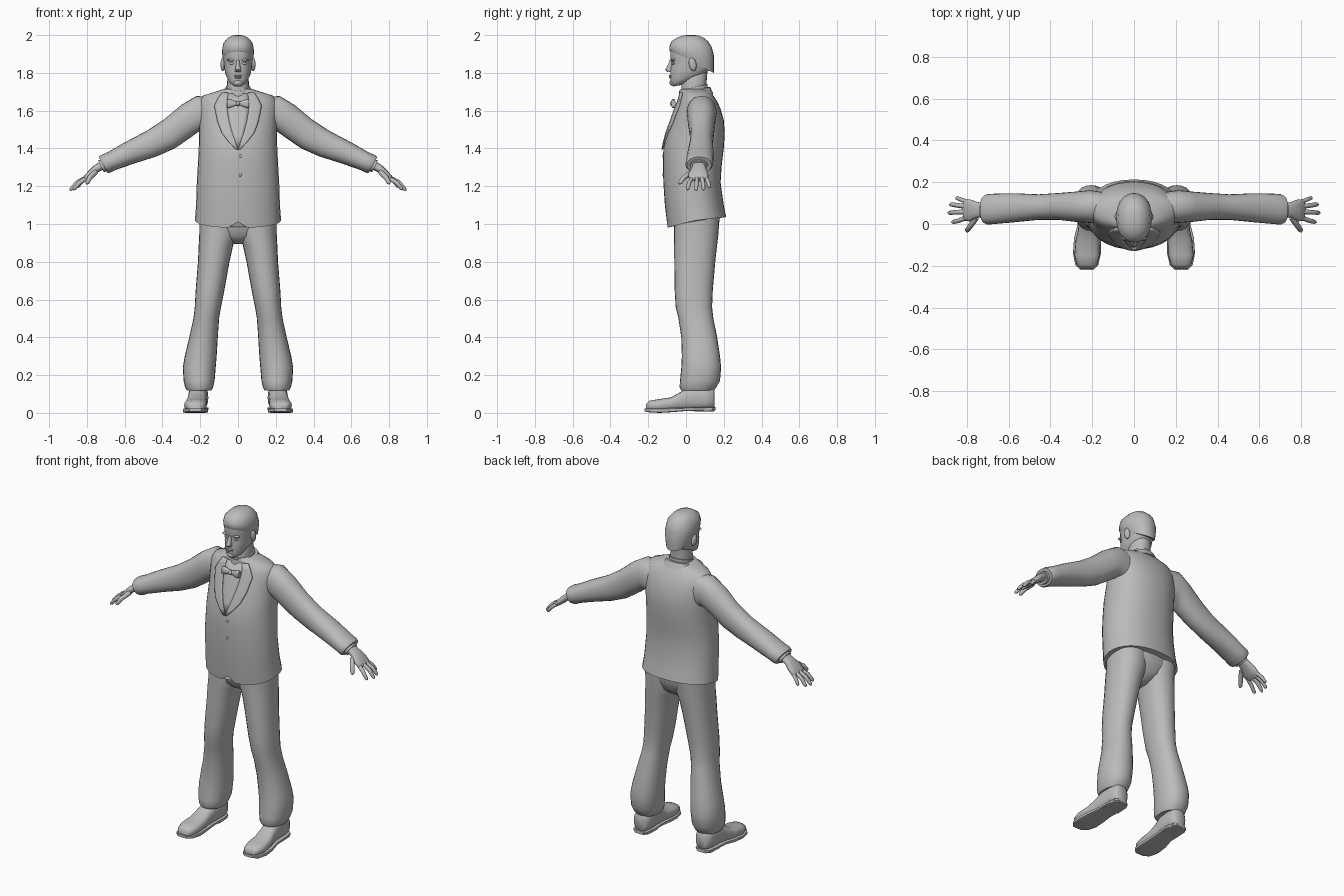
import bpy, bmesh, math
from mathutils import Vector as V
from mathutils.bvhtree import BVHTree

grey = bpy.data.materials.new("plain grey")
grey.diffuse_color = (0.5, 0.5, 0.5, 1)


def finish(name, bm, mirror=False, angle=50):
    bmesh.ops.recalc_face_normals(bm, faces=bm.faces)
    me = bpy.data.meshes.new(name)
    bm.to_mesh(me)
    bm.free()
    me.materials.append(grey)
    ob = bpy.data.objects.new(name, me)
    bpy.context.collection.objects.link(ob)
    bpy.context.view_layer.objects.active = ob
    ob.select_set(True)
    bpy.ops.object.shade_smooth_by_angle(angle=math.radians(angle))
    ob.select_set(False)
    if mirror:
        ob.modifiers.new("mirror", 'MIRROR').use_mirror_merge = False
    return ob


def loft(name, rings, n=24, p=2.2, mirror=False, angle=50, edit=None):
    """Skin superellipse rings, each given as (centre, half axis u, half axis v)."""
    bm = bmesh.new()
    sp = lambda t: math.copysign(abs(t) ** (2 / p), t)
    loops = []
    for c, u, v in rings:
        ang = [2 * math.pi * i / n for i in range(n)]
        loops.append([bm.verts.new(c + u * sp(math.cos(a)) + v * sp(math.sin(a))) for a in ang])
    for a, b in zip(loops, loops[1:]):
        for i in range(n):
            bm.faces.new((a[i], a[(i + 1) % n], b[(i + 1) % n], b[i]))
    bm.faces.new(loops[0])
    bm.faces.new(loops[-1])
    if edit:
        edit(loops)
    return finish(name, bm, mirror, angle)


def span_x(x0, z0, x1, z1, y0, y1):      # ring between two xz points, y0..y1 deep
    return (V(((x0 + x1) / 2, (y0 + y1) / 2, (z0 + z1) / 2)),
            V(((x1 - x0) / 2, 0, (z1 - z0) / 2)), V((0, (y1 - y0) / 2, 0)))


def span_y(yf, zf, yb, zb, hw):          # ring between front and back points
    return (V((0, (yf + yb) / 2, (zf + zb) / 2)), V((hw, 0, 0)),
            V((0, (yb - yf) / 2, (zb - zf) / 2)))


def ellipsoid(name, loc, size, mirror=False, rot=0):
    bm = bmesh.new()
    bmesh.ops.create_uvsphere(bm, u_segments=12, v_segments=8, radius=1)
    bmesh.ops.scale(bm, vec=size, verts=bm.verts)
    from_rot = V((0, 0, 0))
    if rot:
        for v in bm.verts:
            y, z = v.co.y, v.co.z
            v.co.y = y * math.cos(rot) - z * math.sin(rot)
            v.co.z = y * math.sin(rot) + z * math.cos(rot)
    bmesh.ops.translate(bm, vec=V(loc) + from_rot, verts=bm.verts)
    return finish(name, bm, mirror)


# Jacket body with a dipped front hem
def hem(loops):
    for v in loops[0]:
        y = v.co.y
        v.co.z = 1.02 + (0.1 * (y - 0.05) if y > 0.05 else 0.27 * (y - 0.05))
        if y < 0 and abs(v.co.x) < 0.03:
            v.co.z = 1.012

jacket = loft("jacket", [span_x(-w, z, w, z, f, b) for z, w, f, b in [
    (1.02, .228, -.10, .213), (1.10, .222, -.112, .20), (1.22, .218, -.12, .183),
    (1.32, .212, -.122, .19), (1.40, .208, -.12, .20), (1.48, .206, -.102, .205),
    (1.55, .208, -.077, .20), (1.61, .21, -.057, .183), (1.65, .205, -.04, .165),
    (1.68, .185, -.028, .145), (1.70, .12, -.03, .13), (1.715, .075, -.03, .115)]],
    n=32, edit=hem)

# Sleeves, shirt cuffs
loft("sleeve", [span_x(*r) for r in [
    (.14, 1.47, .13, 1.67, .01, .15), (.20, 1.495, .22, 1.678, .005, .162),
    (.255, 1.455, .30, 1.63, .01, .155), (.335, 1.40, .39, 1.555, .02, .148),
    (.43, 1.358, .48, 1.495, .02, .142), (.55, 1.32, .60, 1.432, .008, .147),
    (.645, 1.287, .69, 1.38, .0, .145), (.675, 1.272, .725, 1.365, -.003, .143),
    (.69, 1.27, .738, 1.355, .005, .135), (.694, 1.282, .733, 1.345, .02, .12)]],
    mirror=True)
loft("shirt_cuff", [span_x(*r) for r in [
    (.68, 1.285, .715, 1.35, .02, .115), (.71, 1.275, .74, 1.335, .022, .112),
    (.712, 1.28, .737, 1.33, .03, .105)]], n=16, mirror=True)

# Hands: palm, then fingers and thumb
loft("palm", [span_x(*r) for r in [
    (.70, 1.295, .72, 1.335, .035, .10), (.74, 1.275, .76, 1.312, .03, .105),
    (.775, 1.245, .793, 1.28, .012, .118), (.80, 1.228, .815, 1.255, .015, .118),
    (.81, 1.225, .82, 1.243, .025, .11)]], n=16, p=2.5, mirror=True)
for name, base, mid, tip, r in [
        ("little_finger", (.80, .105, 1.245), (.83, .118, 1.222), (.852, .126, 1.192), .011),
        ("ring_finger", (.805, .084, 1.245), (.85, .09, 1.22), (.882, .094, 1.18), .012),
        ("middle_finger", (.805, .058, 1.245), (.852, .056, 1.22), (.89, .053, 1.176), .012),
        ("index_finger", (.80, .031, 1.243), (.84, .016, 1.218), (.872, .008, 1.18), .012),
        ("thumb", (.755, .03, 1.275), (.785, -.012, 1.245), (.802, -.036, 1.212), .014)]:
    b, m, t = V(base), V(mid), V(tip)
    rings = []
    for c, d, s in [(b, m - b, 1), (m, t - b, .95), (m.lerp(t, .8), t - m, .8), (t, t - m, .3)]:
        u = d.cross(V((0, 1, 0))).normalized()
        rings.append((c, u * r * s, u.cross(d).normalized() * r * s))
    loft(name, rings, n=8, p=2, mirror=True)

# Trousers
loft("trouser_seat", [span_x(-w, z, w, z, f, b) for z, w, f, b in [
    (1.08, .20, -.07, .185), (1.0, .20, -.062, .175), (.94, .13, -.05, .155),
    (.91, .06, -.02, .12), (.895, .03, .01, .09)]])
loft("trouser_leg", [span_x(a, z, b, z, f, k) for z, a, b, f, k in [
    (1.08, .0, .205, -.065, .18), (.95, .0, .205, -.064, .172), (.89, .025, .208, -.063, .165),
    (.80, .045, .212, -.062, .155), (.65, .072, .224, -.06, .142), (.56, .09, .229, -.055, .138),
    (.50, .10, .236, -.04, .145), (.40, .107, .258, -.025, .165), (.30, .113, .282, -.022, .18),
    (.24, .118, .292, -.025, .186), (.17, .124, .288, -.032, .18), (.135, .132, .28, -.034, .16),
    (.118, .14, .27, -.025, .145), (.12, .16, .255, .0, .12)]], mirror=True)

# Shoes with sole and heel
def shoe(name, rows, p, angle=50):
    loft(name, [(V((x, y, (lo + hi) / 2)), V((w, 0, 0)), V((0, 0, (hi - lo) / 2)))
                for y, x, w, lo, hi in rows], n=20, p=p, mirror=True, angle=angle)

shoe("shoe_upper", [
    (-.212, .225, .03, .015, .045), (-.195, .225, .048, .01, .064), (-.15, .225, .06, .008, .072),
    (-.08, .222, .057, .01, .082), (-.03, .218, .05, .012, .11), (.02, .213, .05, .014, .14),
    (.10, .21, .053, .016, .145), (.14, .21, .045, .02, .135), (.152, .21, .03, .03, .12)], 2.6)
shoe("shoe_sole", [
    (-.22, .226, .032, .008, .024), (-.195, .226, .055, .003, .024), (-.14, .225, .067, .0, .024),
    (-.07, .223, .064, .004, .026), (.0, .216, .054, .01, .028), (.08, .212, .057, .012, .03),
    (.14, .212, .048, .014, .03), (.155, .212, .03, .016, .03)], 6, 35)
shoe("shoe_heel", [
    (.045, .212, .05, .008, .024), (.05, .212, .054, .008, .024), (.13, .212, .05, .008, .024),
    (.152, .212, .03, .008, .024)], 8, 35)

# Neck and collars
loft("neck", [span_y(*r) for r in [
    (-.02, 1.66, .11, 1.69, .06), (-.025, 1.72, .108, 1.74, .058),
    (-.02, 1.77, .112, 1.79, .056), (-.01, 1.80, .115, 1.82, .05)]])
loft("shirt_collar", [span_y(*r) for r in [
    (-.04, 1.665, .115, 1.70, .068), (-.036, 1.705, .115, 1.742, .066),
    (-.03, 1.705, .11, 1.742, .06)]])
loft("jacket_collar", [span_y(*r) for r in [
    (-.035, 1.665, .145, 1.69, .10), (-.037, 1.685, .128, 1.725, .082),
    (-.03, 1.683, .118, 1.725, .074)]])

# Head
loft("head", [span_y(*r) for r in [
    (-.068, 1.728, -.03, 1.735, .022), (-.08, 1.738, .02, 1.755, .042),
    (-.083, 1.76, .07, 1.775, .055), (-.083, 1.79, .105, 1.795, .066),
    (-.083, 1.82, .128, 1.82, .072), (-.077, 1.85, .14, 1.85, .075),
    (-.082, 1.875, .145, 1.88, .078), (-.083, 1.905, .145, 1.905, .08),
    (-.082, 1.94, .135, 1.94, .078), (-.07, 1.968, .116, 1.968, .068),
    (-.04, 1.988, .09, 1.988, .05), (-.015, 1.997, .065, 1.997, .03),
    (.01, 2.0, .045, 2.0, .012)]], n=28)
# Hair as a thin raised shell over the brow and crown
loft("hair", [span_y(*r) for r in [
    (-.078, 1.906, .147, 1.80, .072), (-.087, 1.918, .148, 1.84, .082),
    (-.088, 1.94, .147, 1.895, .085), (-.077, 1.967, .128, 1.952, .077),
    (-.045, 1.988, .095, 1.985, .053), (-.015, 1.998, .065, 1.998, .03),
    (.01, 2.0, .045, 2.0, .012)]], n=28)

# Face details
loft("nose", [span_y(*r) for r in [
    (-.086, 1.868, -.06, 1.868, .008), (-.097, 1.84, -.06, 1.84, .011),
    (-.110, 1.817, -.06, 1.815, .017), (-.100, 1.806, -.06, 1.806, .016)]], n=12)
ellipsoid("brow", (.033, -.068, 1.868), (.026, .012, .007), True)
ellipsoid("eye", (.032, -.066, 1.85), (.014, .009, .007), True)
ellipsoid("upper_lip", (0, -.083, 1.785), (.024, .009, .005))
ellipsoid("lower_lip", (0, -.081, 1.775), (.02, .009, .006))
ellipsoid("chin", (0, -.073, 1.748), (.024, .014, .016))
ellipsoid("ear", (.08, .035, 1.845), (.013, .02, .036), True, 0.2)

# Strips laid over the jacket front
tree = BVHTree.FromObject(jacket, bpy.context.evaluated_depsgraph_get())

def strip(name, rows, lift, mirror=False, cols=5):
    bm = bmesh.new()
    grid = []
    for z, a, b in rows:
        line = []
        for i in range(cols + 1):
            x = a + (b - a) * i / cols
            hit = tree.ray_cast(V((x, -1, z)), V((0, 1, 0)))[0]
            line.append(bm.verts.new((x, (hit.y if hit else -.03) - lift, z)))
        grid.append(line)
    for r, s in zip(grid, grid[1:]):
        for i in range(cols):
            bm.faces.new((r[i], r[i + 1], s[i + 1], s[i]))
    ob = finish(name, bm, mirror)
    mod = ob.modifiers.new("thickness", 'SOLIDIFY')
    mod.thickness, mod.offset = .008, 0

strip("lapel", [(1.695, .052, .085), (1.66, .056, .108), (1.625, .058, .125), (1.59, .055, .118),
                (1.54, .046, .108), (1.48, .03, .085), (1.43, .012, .045), (1.395, .0, .012)],
      .006, True)
strip("shirt_front", [(1.69, -.055, .055), (1.62, -.06, .06), (1.54, -.048, .048),
                      (1.47, -.027, .027), (1.41, -.004, .004)], .001)

# Bow tie and buttons
loft("bow_tie_wing", [(V((x, -.067, 1.638)), V((0, .011, 0)), V((0, 0, h)))
                      for x, h in [(0, .009), (.015, .012), (.045, .024), (.058, .02)]],
     n=12, p=3, mirror=True)
ellipsoid("bow_tie_knot", (0, -.072, 1.638), (.011, .014, .013))
for i, z in enumerate((1.36, 1.26)):
    ellipsoid(f"jacket_button_{i + 1}", (.012, -.121, z), (.008, .004, .008))
